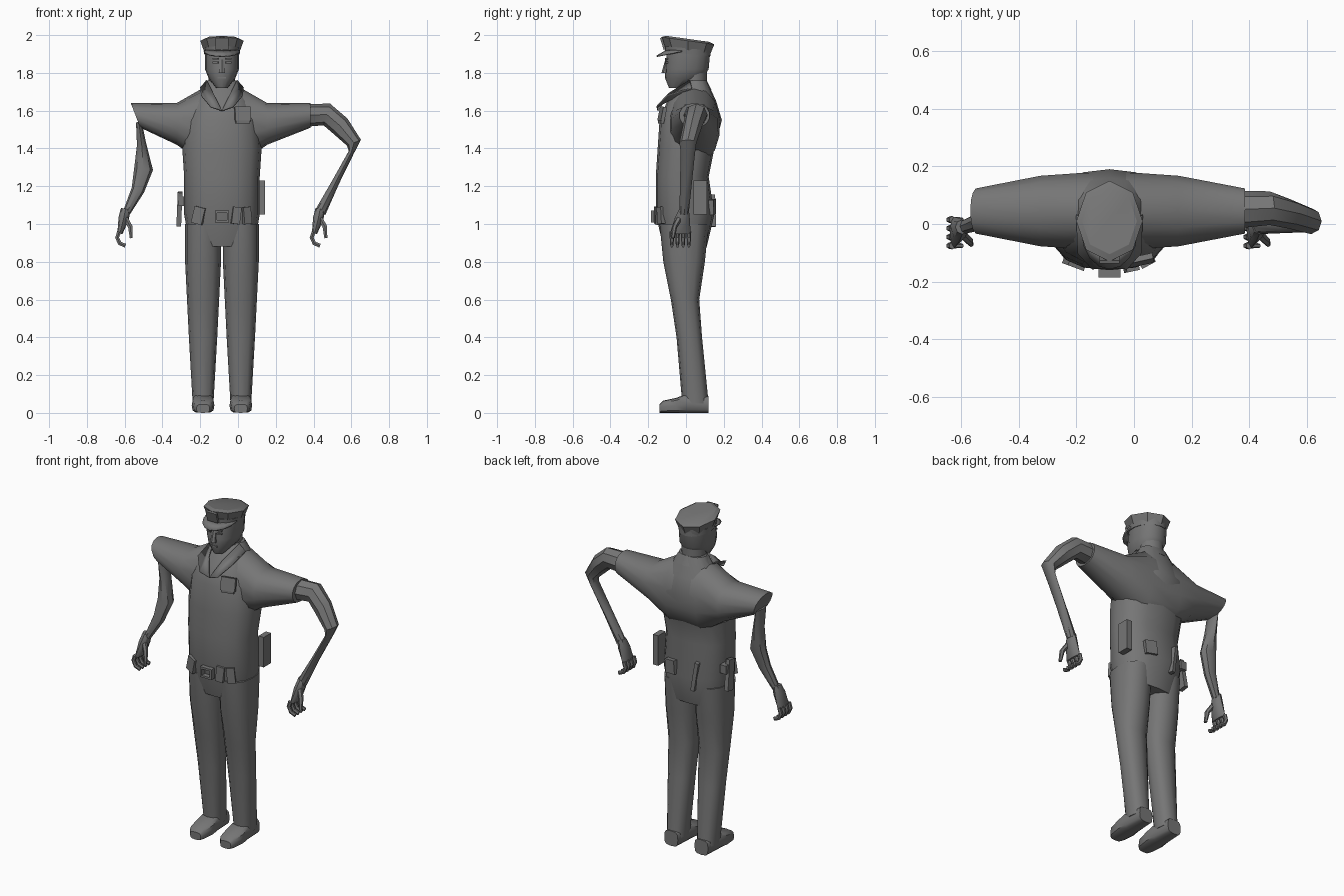
import bpy, bmesh, math
from mathutils import Vector, Matrix

cube = bpy.data.objects.get("Cube")
if cube:
    bpy.data.objects.remove(cube)

X, Y, Z = Vector((1, 0, 0)), Vector((0, 1, 0)), Vector((0, 0, 1))
MID = -0.085  # x of the body's centre line
SIDES = (("left", 1), ("right", -1))

grey = bpy.data.materials.new("dark_grey")
grey.use_nodes = True
grey.diffuse_color = (0.18, 0.18, 0.18, 1)
grey.node_tree.nodes["Principled BSDF"].inputs["Base Color"].default_value = grey.diffuse_color


def finish(name, bm, angle=40):
    """Turn a bmesh into a named, shaded object."""
    bmesh.ops.recalc_face_normals(bm, faces=bm.faces)
    mesh = bpy.data.meshes.new(name)
    bm.to_mesh(mesh)
    bm.free()
    ob = bpy.data.objects.new(name, mesh)
    bpy.context.collection.objects.link(ob)
    mesh.materials.append(grey)
    bpy.ops.object.select_all(action='DESELECT')
    ob.select_set(True)
    bpy.context.view_layer.objects.active = ob
    bpy.ops.object.shade_smooth_by_angle(angle=math.radians(angle))
    return ob


def skin(name, rings, sides=12, power=2, angle=40):
    """Skin closed superellipse rings given as (centre, u half-axis, v half-axis)."""
    bm = bmesh.new()

    def rounded(value):
        return math.copysign(abs(value) ** (2 / power), value)

    loops = []
    for centre, u, v in rings:
        angles = [math.tau * i / sides for i in range(sides)]
        loops.append([bm.verts.new(centre + u * rounded(math.sin(a)) + v * rounded(math.cos(a))) for a in angles])
    for lower, upper in zip(loops, loops[1:]):
        for i in range(sides):
            bm.faces.new((lower[i - 1], lower[i], upper[i], upper[i - 1]))
    bm.faces.new(loops[0])
    bm.faces.new(loops[-1])
    return finish(name, bm, angle)


def stack(name, levels, x=MID, tilt=0, **options):
    """Upright form from (height, half width, front, back); tilt lowers the back."""
    rings = []
    for height, half_width, front, back in levels:
        centre = Vector((x, (front + back) / 2, height))
        rings.append((centre, X * half_width, (Y - Z * tilt) * (back - front) / 2))
    return skin(name, rings, **options)


def limb(name, path, depth_start, depth_end, sides=8):
    """Tube along (x, y, z, half thickness) points; its depth in y tapers evenly."""
    points = [Vector(p[:3]) for p in path]
    last = len(points) - 1
    rings = []
    for i, point in enumerate(points):
        along = (points[min(i + 1, last)] - points[max(i - 1, 0)]).normalized()
        depth = depth_start + (depth_end - depth_start) * i / last
        rings.append((point, along.cross(Y).normalized() * path[i][3], Y * depth))
    return skin(name, rings, sides=sides)


def box(name, centre, size, yaw=0, roll=0, pitch=0):
    bm = bmesh.new()
    turn = Matrix.Rotation(yaw, 4, 'Z') @ Matrix.Rotation(roll, 4, 'Y') @ Matrix.Rotation(pitch, 4, 'X')
    placement = Matrix.Translation(centre) @ turn @ Matrix.Diagonal((*size, 1))
    bmesh.ops.create_cube(bm, size=1, matrix=placement)
    return finish(name, bm)


def thicken(ob, thickness):
    solid = ob.modifiers.new("thickness", 'SOLIDIFY')
    solid.thickness = thickness
    solid.offset = 0


# Torso, neck and head
stack("torso", [(0.88, 0.17, -0.12, 0.11), (1.05, 0.2, -0.16, 0.15), (1.25, 0.2, -0.16, 0.12),
                (1.4, 0.21, -0.15, 0.15), (1.55, 0.2, -0.14, 0.19), (1.65, 0.15, -0.1, 0.16),
                (1.76, 0.08, 0, 0.11)], sides=16, power=2.4)
stack("neck", [(1.66, 0.07, -0.03, 0.11), (1.82, 0.07, -0.02, 0.11)])
stack("head", [(1.72, 0.03, -0.09, -0.02), (1.77, 0.07, -0.11, 0.09), (1.82, 0.09, -0.11, 0.12),
               (1.93, 0.09, -0.1, 0.13)], sides=16, power=2.2)
stack("nose", [(1.8, 0.02, -0.13, -0.09), (1.87, 0.01, -0.11, -0.09)], sides=6)
box("mouth", (MID, -0.106, 1.773), (0.045, 0.01, 0.008))
for side, sign in SIDES:
    for part, height in (("eye", 1.855), ("brow", 1.875)):
        box(f"{side}_{part}", (MID + sign * 0.035, -0.104, height), (0.03, 0.01, 0.008), yaw=sign * 0.2)

# Shoulders and short sleeves, skinned from cuff to cuff with the right cuff slanted
profile = [(0.47, 0.08, 1.51, 1.64), (0.24, 0.125, 1.42, 1.64), (0.1, 0.135, 1.32, 1.72)]
rings = []
for sign in (1, -1):
    for offset, depth, low, high in profile[::sign]:
        slant = -0.025 if offset * sign == -profile[0][0] else 0
        centre = Vector((MID + offset * sign - slant / 2, 0.045, (low + high) / 2))
        rings.append((centre, Y * depth, Z * (high - low) / 2 + X * slant))
skin("shoulders_and_sleeves", rings, sides=14, power=2.2)

# Collar: two lapels meeting in a V, and a band around the nape
for side, sign in SIDES:
    outline = [(0.08, 0.02, 1.76), (0.045, -0.09, 1.69), (0, -0.15, 1.6), (0.06, -0.155, 1.62),
               (0.11, -0.1, 1.68), (0.115, 0.03, 1.72)]
    bm = bmesh.new()
    bm.faces.new([bm.verts.new((MID + sign * x, y, z)) for x, y, z in outline])
    thicken(finish(side + "_lapel", bm), 0.008)
stack("collar_band", [(1.71, 0.11, -0.03, 0.135), (1.76, 0.085, 0, 0.11)])

# Trousers and shoes
for side, sign in SIDES:
    hip = MID + sign * 0.1
    stack(side + "_trouser_leg", [(0.05, 0.055, -0.02, 0.12), (0.4, 0.075, -0.05, 0.085), (0.6, 0.085, -0.08, 0.07),
                                  (0.8, 0.095, -0.12, 0.1), (1, 0.095, -0.14, 0.12)], x=hip, power=2.4)
    shoe = [(-0.14, 0.035, 0.045), (-0.12, 0.05, 0.065), (-0.05, 0.06, 0.08), (0, 0.055, 0.1), (0.12, 0.045, 0.09)]
    rings = [(Vector((hip, y, height / 2)), X * half_width, Z * height / 2) for y, half_width, height in shoe]
    skin(side + "_shoe", rings, power=3.5)

# Arms: the left is raised and bent at the elbow, the right hangs from its cuff
limb("left_arm", [(0.36, 0.05, 1.575, 0.06), (0.47, 0.055, 1.58, 0.06), (0.54, 0.035, 1.52, 0.055),
                  (0.614, 0.01, 1.43, 0.04), (0.6, 0.01, 1.38, 0.015), (0.516, 0, 1.22, 0.02),
                  (0.435, -0.01, 1.06, 0.03)], depth_start=0.065, depth_end=0.025)
limb("right_arm", [(-0.525, 0.04, 1.54, 0.015), (-0.51, 0.04, 1.42, 0.025), (-0.5, 0.03, 1.29, 0.05),
                   (-0.53, 0.01, 1.18, 0.035), (-0.59, -0.01, 1.06, 0.02)], depth_start=0.05, depth_end=0.025)

# Hands: palm, four curled fingers on an arc, and a thumb
for side, wrist in (("left", 0.435), ("right", -0.595)):
    limb(side + "_palm", [(wrist, -0.01, 1.08, 0.025), (wrist - 0.01, -0.02, 1.03, 0.028),
                          (wrist - 0.03, -0.03, 0.95, 0.014)], depth_start=0.025, depth_end=0.055)
    for finger in range(4):
        y = 0.03 * finger - 0.075
        curl = [math.radians(140 + 43 * joint) for joint in range(4)]
        path = [(wrist + 0.045 * math.cos(a), y, 0.93 + 0.045 * math.sin(a), 0.012) for a in curl]
        limb(f"{side}_finger_{finger + 1}", path, depth_start=0.013, depth_end=0.008, sides=6)
    limb(side + "_thumb", [(wrist, -0.035, 1.03, 0.015), (wrist + 0.025, -0.06, 0.985, 0.014),
                           (wrist + 0.03, -0.07, 0.925, 0.009)], depth_start=0.018, depth_end=0.01, sides=6)

# Peaked cap: band, flared eight-sided crown, badge and curved peak
stack("cap_band", [(1.9, 0.094, -0.11, 0.13), (1.93, 0.097, -0.112, 0.13)], tilt=0.1, sides=16)
stack("cap_crown", [(1.92, 0.097, -0.11, 0.13), (1.97, 0.115, -0.13, 0.15), (1.98, 0.095, -0.105, 0.125)],
      tilt=0.14, sides=8, angle=25)
box("cap_badge", (MID, -0.122, 1.955), (0.07, 0.012, 0.065), pitch=0.3)
bm = bmesh.new()
pairs = []
for step in range(9):
    angle = math.pi * (step / 8 - 0.5)
    across, ahead = math.sin(angle), math.cos(angle)
    inner = bm.verts.new((MID + 0.09 * across, -0.02 - 0.085 * ahead, 1.917))
    outer = bm.verts.new((MID + 0.095 * across, -0.025 - 0.13 * ahead, 1.913 - 0.025 * ahead))
    pairs.append((inner, outer))
for first, second in zip(pairs, pairs[1:]):
    bm.faces.new((first[0], second[0], second[1], first[1]))
thicken(finish("cap_peak", bm), 0.008)

# Chest badge, open buckle frame and front pouches
box("chest_badge", (0.025, -0.126, 1.582), (0.085, 0.02, 0.075), yaw=0.22, pitch=-0.2)
box("chest_bar", (0.025, -0.133, 1.54), (0.075, 0.016, 0.014), yaw=0.22)
for side, sign in SIDES:
    box(f"buckle_{side}", (MID + sign * 0.032, -0.17, 1.04), (0.012, 0.03, 0.06))
for edge, sign in (("top", 1), ("bottom", -1)):
    box(f"buckle_{edge}", (MID, -0.17, 1.04 + sign * 0.025), (0.075, 0.03, 0.012))
box("front_left_inner_pouch", (-0.01, -0.15, 1.045), (0.045, 0.03, 0.09), yaw=0.2, roll=0.12)
box("front_left_outer_pouch", (0.045, -0.13, 1.045), (0.045, 0.03, 0.09), yaw=0.5, roll=-0.1)
box("front_right_pouch", (-0.207, -0.135, 1.045), (0.06, 0.03, 0.09), yaw=-0.35, roll=0.25)

# Hip and back equipment
box("left_hip_case", (0.125, 0.075, 1.14), (0.035, 0.07, 0.18))
box("right_holster", (-0.31, 0.03, 1.08), (0.025, 0.05, 0.18), roll=0.04, pitch=0.15)
box("right_holster_flap", (-0.295, 0.03, 1.12), (0.04, 0.08, 0.05))
box("back_pouch", (0, 0.14, 1.09), (0.07, 0.025, 0.08), yaw=-0.2, roll=0.1)
box("back_baton", (-0.16, 0.14, 1.07), (0.022, 0.03, 0.17), yaw=0.2, roll=-0.15)
